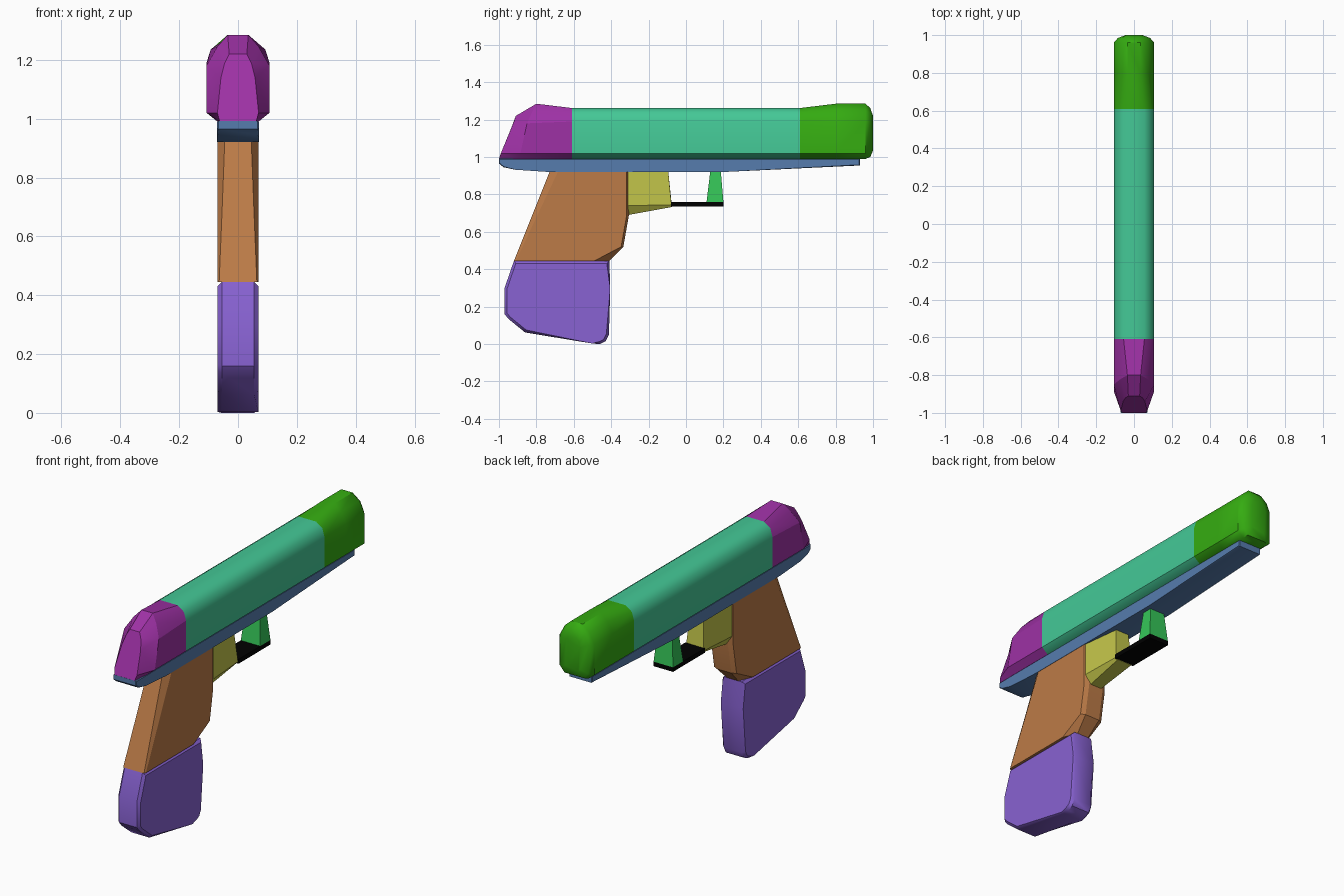
import bpy, bmesh, math

cube = bpy.data.objects.get("Cube")
if cube:
    bpy.data.objects.remove(cube, do_unlink=True)


def material(name, rgb):
    """Flat material from 0-255 display values, converted to linear."""
    lin = [(c / 255 / 12.92) if c <= 10 else ((c / 255 + 0.055) / 1.055) ** 2.4 for c in rgb]
    m = bpy.data.materials.new(name)
    m.use_nodes = True
    m.diffuse_color = (*lin, 1)
    m.node_tree.nodes["Principled BSDF"].inputs["Base Color"].default_value = (*lin, 1)
    return m


def finish(name, bm, mat, angle):
    bmesh.ops.recalc_face_normals(bm, faces=bm.faces[:])
    mesh = bpy.data.meshes.new(name)
    bm.to_mesh(mesh)
    bm.free()
    mesh.materials.append(mat)
    ob = bpy.data.objects.new(name, mesh)
    bpy.context.collection.objects.link(ob)
    bpy.ops.object.select_all(action='DESELECT')
    ob.select_set(True)
    bpy.context.view_layer.objects.active = ob
    bpy.ops.object.shade_smooth_by_angle(angle=math.radians(angle))
    return ob


def loft(name, sections, mat, angle=35):
    """Skin half sections of (x, y, z) points, each mirrored across x = 0."""
    bm = bmesh.new()
    rings = []
    for half in sections:
        ring = half + [(-x, y, z) for x, y, z in reversed(half)]
        rings.append([bm.verts.new(p) for p in ring])
    n = len(rings[0])
    for a, b in zip(rings, rings[1:]):
        for i in range(n):
            j = (i + 1) % n
            bm.faces.new((a[i], a[j], b[j], b[i]))
    bm.faces.new(rings[0])
    bm.faces.new(rings[-1])
    return finish(name, bm, mat, angle)


def extrude(name, profile, half_width, mat, bevel):
    """Extrude a (y, z) side profile across x and bevel both rims."""
    bm = bmesh.new()
    a, b = ([bm.verts.new((s * half_width, y, z)) for y, z in profile] for s in (-1, 1))
    caps = [bm.faces.new(a), bm.faces.new(b)]
    for i in range(len(a)):
        j = (i + 1) % len(a)
        bm.faces.new((a[i], a[j], b[j], b[i]))
    rims = [e for f in caps for e in f.edges]
    bmesh.ops.bevel(bm, geom=rims, offset=bevel, segments=1, affect='EDGES', clamp_overlap=True)
    return finish(name, bm, mat, 35)


def at_y(y, pts):
    return [(x, y, z) for x, z in pts]


magenta = material("magenta", (158, 49, 165))
teal = material("teal", (68, 200, 150))
leaf = material("leaf green", (53, 172, 17))
blue = material("steel blue", (86, 124, 174))
orange = material("orange brown", (188, 123, 71))
purple = material("purple", (136, 98, 210))
yellow = material("yellow", (194, 196, 73))
green = material("bright green", (53, 198, 88))
black = material("black", (0, 0, 0))

# Upper body: constant middle with shaped front and rear ends
body = [(.07, .99), (.107, 1.02), (.107, 1.19), (.093, 1.235), (.055, 1.262)]
raised = [(.07, .99), (.107, 1.02), (.107, 1.19), (.075, 1.25), (.035, 1.285)]
loft("upper_body", [at_y(-.61, body), at_y(.61, body)], teal, 40)
loft("upper_body_front", [
    at_y(-.61, body),
    [(.07, -.90, .99), (.107, -.885, 1.02), (.107, -.85, 1.18), (.07, -.82, 1.245), (.035, -.80, 1.285)],
    [(.062, -1, .99), (.07, -.99, 1.02), (.058, -.94, 1.14), (.045, -.92, 1.19), (.03, -.91, 1.22)],
], magenta, 25)
loft("upper_body_rear", [
    at_y(.61, body), at_y(.80, raised), at_y(.96, raised),
    at_y(.985, [(.06, 1.0), (.085, 1.03), (.085, 1.19), (.065, 1.235), (.03, 1.262)]),
    at_y(1.0, [(.035, 1.035), (.045, 1.05), (.045, 1.17), (.04, 1.2), (.025, 1.22)]),
], leaf, 40)

# Lower rail
extrude("lower_rail", [
    (-1, .992), (-1, .965), (-.975, .945), (-.91, .932), (-.73, .92), (.2, .92),
    (.93, .955), (.93, .992)], .071, blue, .004)


# Grip: horizontal sections with chamfered front and rear edges
def grip_section(z, front, rear, front_x, front_cut, rear_x, rear_cut, w=.069):
    return [(front_x, front, z), (w, front + front_cut, z), (w, rear - rear_cut, z), (rear_x, rear, z)]


loft("grip", [
    grip_section(.445, -.92, -.41, .064, .01, .035, .08),
    grip_section(.52, -.89, -.335, .061, .016, .045, .012),
    grip_section(.69, -.822, -.305, .054, .028, .045, .012),
    grip_section(.925, -.728, -.305, .045, .045, .045, .012),
], orange, 20)

# Grip base
extrude("grip_base", [
    (-.92, .445), (-.97, .30), (-.97, .16), (-.95, .135), (-.86, .062), (-.50, .003), (-.46, 0),
    (-.43, .015), (-.412, .05), (-.405, .30), (-.41, .445)], .069, purple, .014)

# Guard block behind the grip
loft("guard_block", [
    at_y(-.31, [(.035, .69), (.066, .74), (.066, .925)]),
    [(.045, -.075, .733), (.055, -.078, .745), (.04, -.095, .925)],
], yellow, 20)

# Guard bar and its rear post
loft("guard_bar", [at_y(y, [(.06, .735), (.06, .76)]) for y in (-.08, .2)], black)
loft("guard_post", [
    [(.06, .11, .76), (.06, .2, .76)],
    [(.045, .13, .925), (.045, .186, .925)],
], green, 20)
